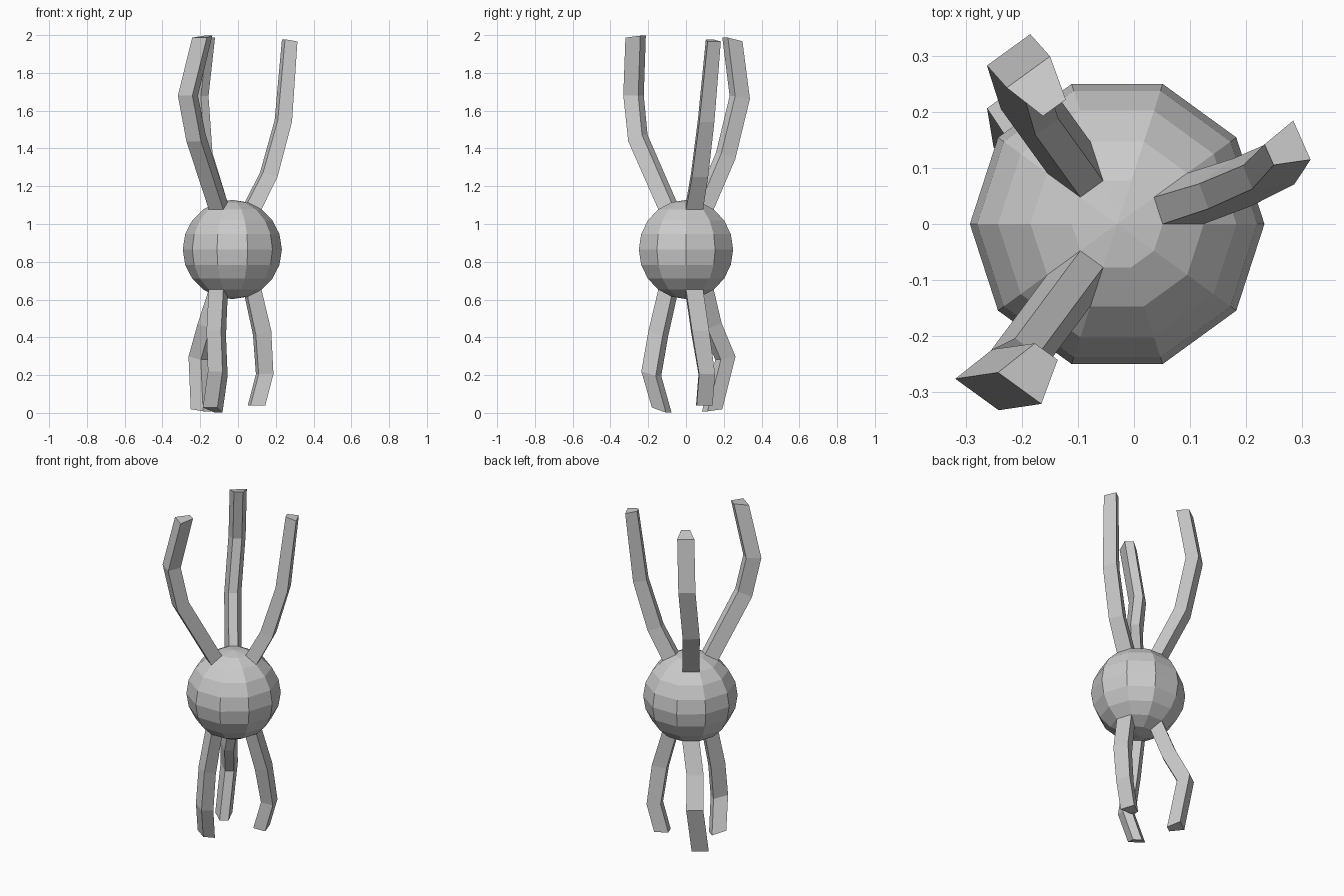
import bpy, bmesh
from math import radians, sin, cos, atan2
from mathutils import Vector, Matrix

if "Cube" in bpy.data.objects:
    bpy.data.objects.remove(bpy.data.objects["Cube"])

R = 0.2625
CENTRE = Vector((-0.03, 0, 0.865))

# limbs: (azimuth of sphere face, upper?, sections of (x, y, z, tilt, scale, yaw))
LIMBS = [
    (18, True, [(.159, .062, 1.26, 18, .95, 2), (.236, .097, 1.545, 6, .9, 4), (.27, .1365, 1.972, 10, .8, 6)]),
    (126, True, [(-.177, .203, 1.36, 25, 1, 0), (-.20, .278, 1.67, 10, 1, 0), (-.165, .239, 1.977, 14, 1, 0)]),
    (234, True, [(-.213, -.248, 1.455, 25, 1, 0), (-.256, -.271, 1.68, 0, 1, 0), (-.18, -.26, 1.992, 7, 1, 0)]),
    (18, False, [(.124, .065, .425, -15, 1, 0), (.138, .10, .205, 0, .93, 0), (.095, .087, .04, 0, .93, 0)]),
    (126, False, [(-.152, .13, .46, -20, 1, 0), (-.20, .202, .29, -12, 1, 0), (-.188, .132, .014, -8, 1, 0)]),
    (234, False, [(-.106, -.14, .42, -22, 1, 0), (-.098, -.177, .208, -17, 1, 0), (-.125, -.122, .015, -20, 1, 0)]),
]

# body sphere, ten segments with a corner on the x axis
bm = bmesh.new()
bmesh.ops.create_uvsphere(bm, u_segments=10, v_segments=10, radius=R)
ref = next(v for v in bm.verts if abs(v.co.z) < 1e-4)
spin = Matrix.Rotation(-atan2(ref.co.y, ref.co.x), 4, 'Z')
bmesh.ops.transform(bm, matrix=Matrix.Translation(CENTRE) @ spin, verts=bm.verts)


def grow_limb(azimuth, upper, sections):
    """Pull a bent limb out of one trapezoid face of the sphere."""
    a = radians(azimuth)
    polar = radians(27 if upper else 153)
    target = CENTRE + R * Vector((sin(polar) * cos(a), sin(polar) * sin(a), cos(polar)))
    face = min(bm.faces, key=lambda f: (f.calc_center_median() - target).length)
    ring = list(face.verts)
    # position of each corner along the radial and tangential directions
    local = []
    for v in ring:
        d = v.co - CENTRE
        t = -d.x * sin(a) + d.y * cos(a)
        outer = abs(t) > 0.035
        local.append((0.0406 if outer else -0.0406, t))
    bm.faces.remove(face)
    for x, y, z, tilt, scale, yaw in sections:
        b, k = a + radians(yaw), radians(tilt)
        radial = Vector((cos(b) * cos(k), sin(b) * cos(k), -sin(k)))
        side = Vector((-sin(b), cos(b), 0))
        new = [bm.verts.new(Vector((x, y, z)) + scale * (u * radial + t * side)) for u, t in local]
        for i in range(4):
            j = (i + 1) % 4
            bm.faces.new((ring[i], ring[j], new[j], new[i]))
        ring = new
    bm.faces.new(ring)


for limb in LIMBS:
    grow_limb(*limb)

bmesh.ops.recalc_face_normals(bm, faces=bm.faces)
mesh = bpy.data.meshes.new("round_body_with_limbs")
bm.to_mesh(mesh)
bm.free()
obj = bpy.data.objects.new("round_body_with_limbs", mesh)
bpy.context.collection.objects.link(obj)
